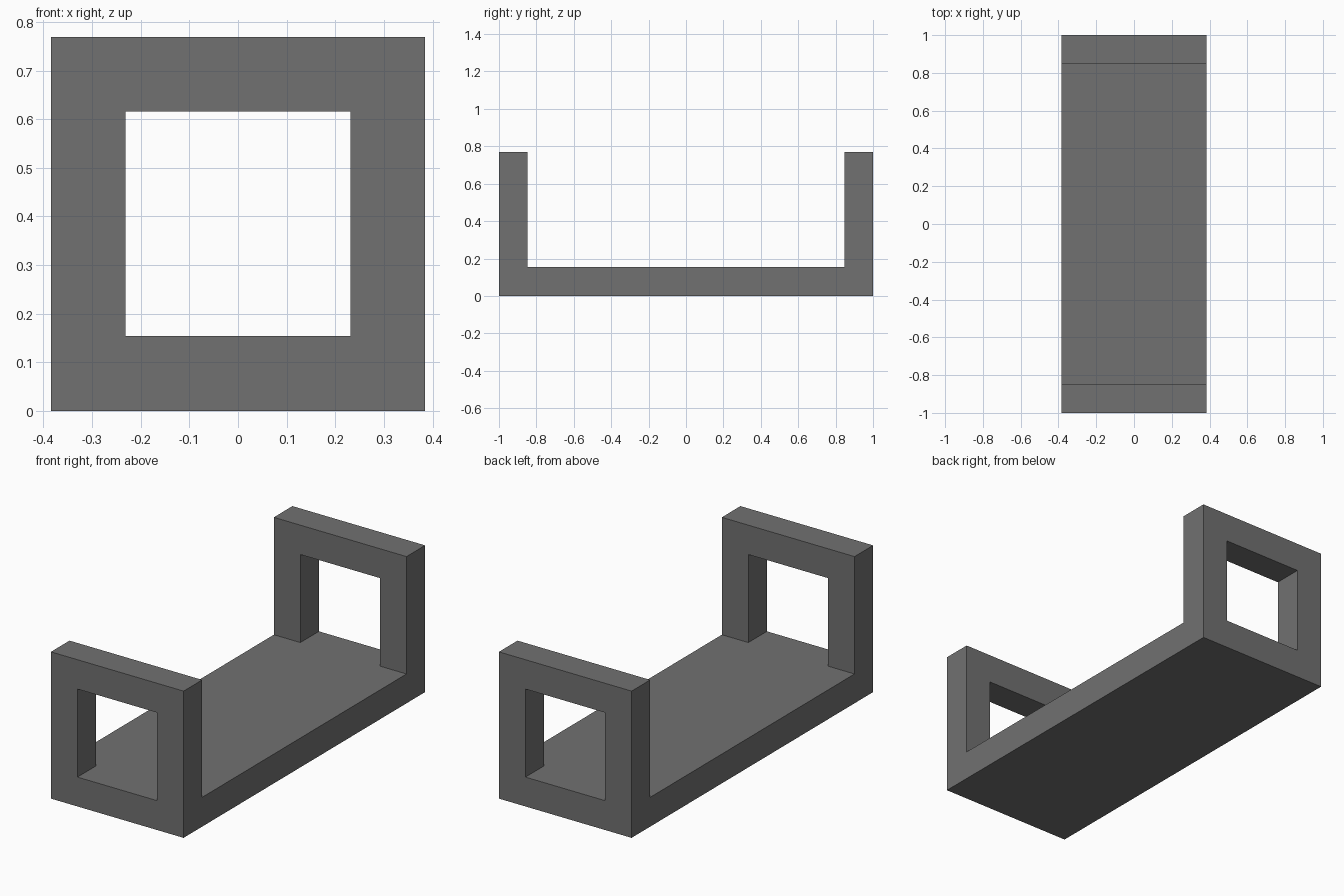
import bpy
import bmesh

cube = bpy.data.objects.get("Cube")
if cube:
    bpy.data.objects.remove(cube, do_unlink=True)

T = 2 / 13           # wall thickness; every size is a multiple of it
WIDTH, LENGTH = 5 * T, 2.0
OPENING = 3 * T      # width and height of the square openings

grey = bpy.data.materials.new("grey")
grey.use_nodes = True
colour = (0.165, 0.165, 0.165, 1)
grey.diffuse_color = colour
grey.node_tree.nodes["Principled BSDF"].inputs["Base Color"].default_value = colour

bm = bmesh.new()

# Base slab
bmesh.ops.create_cube(bm, size=1)
for v in bm.verts:
    v.co.x *= WIDTH
    v.co.y *= LENGTH
    v.co.z = (v.co.z + 0.5) * T


def cut(axis, offset):
    """Loop cut across the slab at one coordinate."""
    point, normal = [0, 0, 0], [0, 0, 0]
    point[axis], normal[axis] = offset, 1
    geom = bm.verts[:] + bm.edges[:] + bm.faces[:]
    bmesh.ops.bisect_plane(bm, geom=geom, plane_co=point, plane_no=normal)


for side in (-1, 1):
    cut(0, side * OPENING / 2)
    cut(1, side * (LENGTH / 2 - T))
bm.normal_update()

# Corner posts, raised from the slab's corner faces
tops = [f for f in bm.faces if f.normal.z > 0.5
        and abs(f.calc_center_median().x) > OPENING / 2
        and abs(f.calc_center_median().y) > LENGTH / 2 - T]
for height in (OPENING, T):
    tops = bmesh.ops.extrude_discrete_faces(bm, faces=tops)["faces"]
    for f in tops:
        bmesh.ops.translate(bm, verts=f.verts[:], vec=(0, 0, height))
bm.normal_update()

# Top rails, bridged between the posts at each end
for side in (-1, 1):
    inner = [f for f in bm.faces
             if f.normal.x * f.calc_center_median().x < -0.01
             and f.calc_center_median().z > T + OPENING
             and f.calc_center_median().y * side > 0]
    edges = [e for f in inner for e in f.edges]
    bmesh.ops.delete(bm, geom=inner, context="FACES_ONLY")
    bmesh.ops.bridge_loops(bm, edges=edges)

bmesh.ops.recalc_face_normals(bm, faces=bm.faces[:])
mesh = bpy.data.meshes.new("base_with_end_frames")
bm.to_mesh(mesh)
bm.free()
mesh.materials.append(grey)
bpy.context.collection.objects.link(
    bpy.data.objects.new("base_with_end_frames", mesh))
